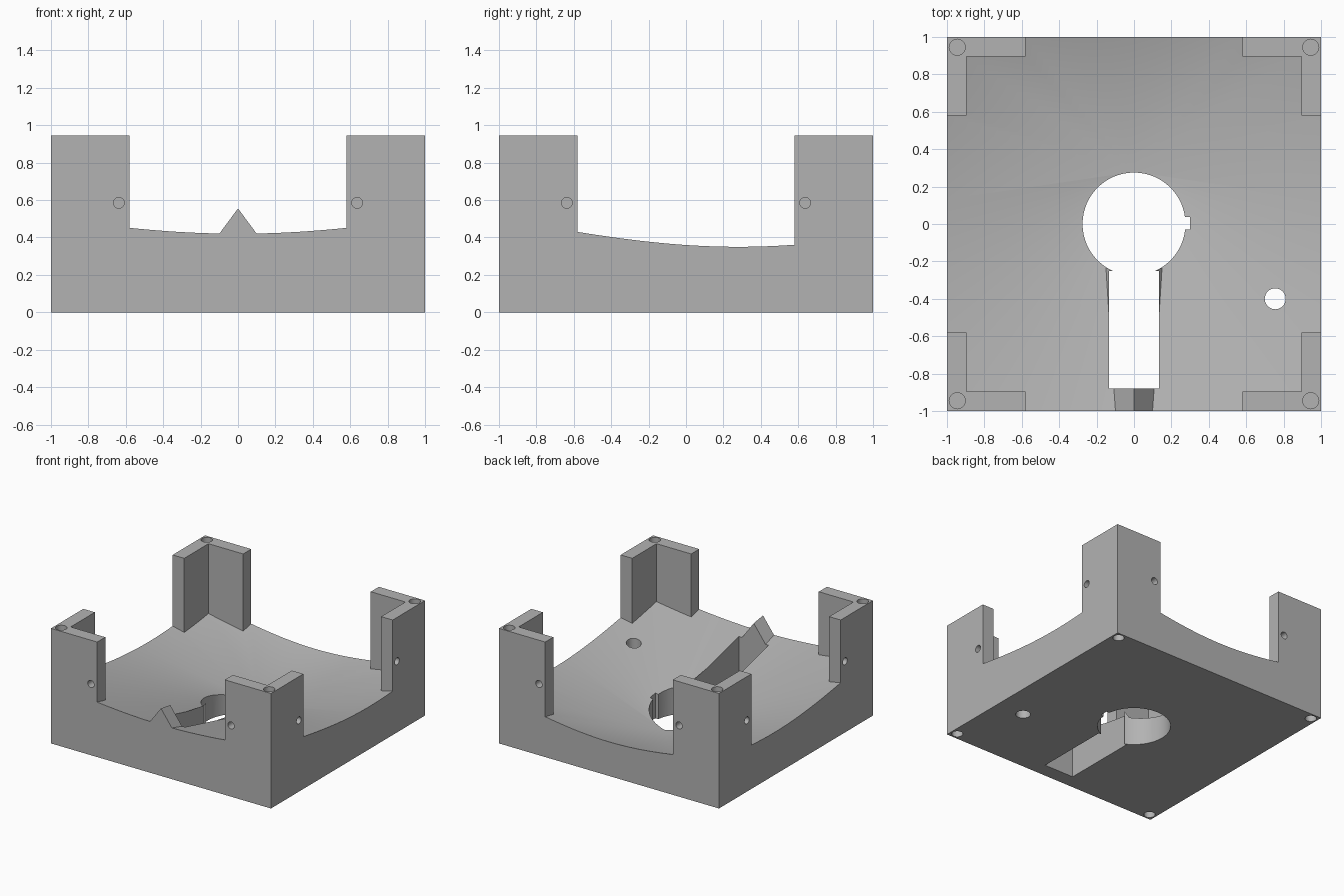
import bpy, bmesh, math
from mathutils import Matrix, Vector

cube = bpy.data.objects.get("Cube")
if cube:
    bpy.data.objects.remove(cube, do_unlink=True)

grey = bpy.data.materials.new("plain grey")
grey.use_nodes = True
grey.diffuse_color = (0.45, 0.45, 0.45, 1)
grey.node_tree.nodes["Principled BSDF"].inputs["Base Color"].default_value = grey.diffuse_color

HEIGHT = 0.945      # top of the corner posts
POST_END = 0.58     # where each post arm stops
POST_INNER = 0.895  # inner face of the posts
APEX = Vector((0, 0.28, 0.10))
SLOPE = 0.25        # rise of the sloping floor


def make(name, bm):
    bmesh.ops.recalc_face_normals(bm, faces=bm.faces)
    mesh = bpy.data.meshes.new(name)
    bm.to_mesh(mesh)
    bm.free()
    mesh.materials.append(grey)
    ob = bpy.data.objects.new(name, mesh)
    bpy.context.collection.objects.link(ob)
    return ob


def box(name, low, high):
    low, high = Vector(low), Vector(high)
    bm = bmesh.new()
    bmesh.ops.create_cube(bm, size=1, matrix=Matrix.Translation((low + high) / 2)
                          @ Matrix.Diagonal((*(high - low), 1)))
    return make(name, bm)


def rod(name, centre, radius, length, axis="Z", sides=32):
    turn = {"X": Matrix.Rotation(math.pi / 2, 4, "Y"),
            "Y": Matrix.Rotation(math.pi / 2, 4, "X"), "Z": Matrix()}[axis]
    bm = bmesh.new()
    bmesh.ops.create_cone(bm, cap_ends=True, segments=sides, radius1=radius, radius2=radius,
                          depth=length, matrix=Matrix.Translation(centre) @ turn)
    return make(name, bm)


def loft(name, start, end):
    """Solid between two matching outlines."""
    bm = bmesh.new()
    a = [bm.verts.new(p) for p in start]
    b = [bm.verts.new(p) for p in end]
    bm.faces.new(a)
    bm.faces.new(b)
    for i in range(len(a)):
        j = (i + 1) % len(a)
        bm.faces.new((a[i], a[j], b[j], b[i]))
    return make(name, bm)


def combine(target, tool, operation="DIFFERENCE"):
    mod = target.modifiers.new("cut", "BOOLEAN")
    mod.operation = operation
    mod.solver = "EXACT"
    mod.object = tool
    bpy.context.view_layer.objects.active = target
    bpy.ops.object.modifier_apply(modifier=mod.name)
    bpy.data.objects.remove(tool, do_unlink=True)


# Funnel shaped space above the sloping floor
bm = bmesh.new()
bmesh.ops.create_cone(bm, cap_ends=True, segments=128, radius1=0, radius2=1 / SLOPE, depth=1,
                      matrix=Matrix.Translation(APEX + Vector((0, 0, 0.5))))
bmesh.ops.remove_doubles(bm, verts=bm.verts, dist=1e-5)
funnel = make("funnel_space", bm)

# Limit it to the bay between the four L-shaped posts
corner = [(1.3, POST_END), (POST_INNER, POST_END), (POST_INNER, POST_INNER),
          (POST_END, POST_INNER), (POST_END, 1.3)]
outline = []
for quarter in range(4):
    spin = Matrix.Rotation(quarter * math.pi / 2, 3, "Z")
    outline += [spin @ Vector((x, y, 0)) for x, y in corner]
bay = loft("post_bay", [p + Vector((0, 0, 0.02)) for p in outline],
           [p + Vector((0, 0, 1.05)) for p in outline])
combine(funnel, bay, "INTERSECT")


# Roof-shaped ridge left standing on the floor
def ridge_section(y):
    top = 0.555 - 0.155 * (y + 1)
    half = top / 1.35
    return [(-half, y, 0), (half, y, 0), (0, y, top)]


combine(funnel, loft("ridge", ridge_section(-1.4), ridge_section(-0.235)))

# Main block with corner posts
body = box("base_with_corner_posts", (-1, -1, 0), (1, 1, HEIGHT))
combine(body, funnel)

# Central opening, key notch, slot and side drain
combine(body, rod("centre_hole", (0, 0, 0.3), 0.275, 2, sides=96))
combine(body, box("key_notch", (0.2, -0.03, -0.2), (0.3, 0.037, 0.8)))
combine(body, box("slot", (-0.135, -0.88, -0.2), (0.135, -0.25, 0.8)))
combine(body, rod("drain_hole", (0.755, -0.4, 0.3), 0.056, 1))

# Blind screw holes in post tops, underside and post sides
for sx in (-1, 1):
    for sy in (-1, 1):
        for z in (0, HEIGHT):
            combine(body, rod("screw_hole", (sx * 0.945, sy * 0.945, z), 0.043, 0.4))
        combine(body, rod("side_hole", (sx * 0.637, sy, 0.585), 0.029, 0.14, "Y"))
        combine(body, rod("side_hole", (sx, sy * 0.637, 0.585), 0.029, 0.14, "X"))

# Smooth round surfaces, keep edges sharp
bpy.ops.object.select_all(action="DESELECT")
body.select_set(True)
bpy.context.view_layer.objects.active = body
bpy.ops.object.shade_smooth_by_angle(angle=math.radians(20))
